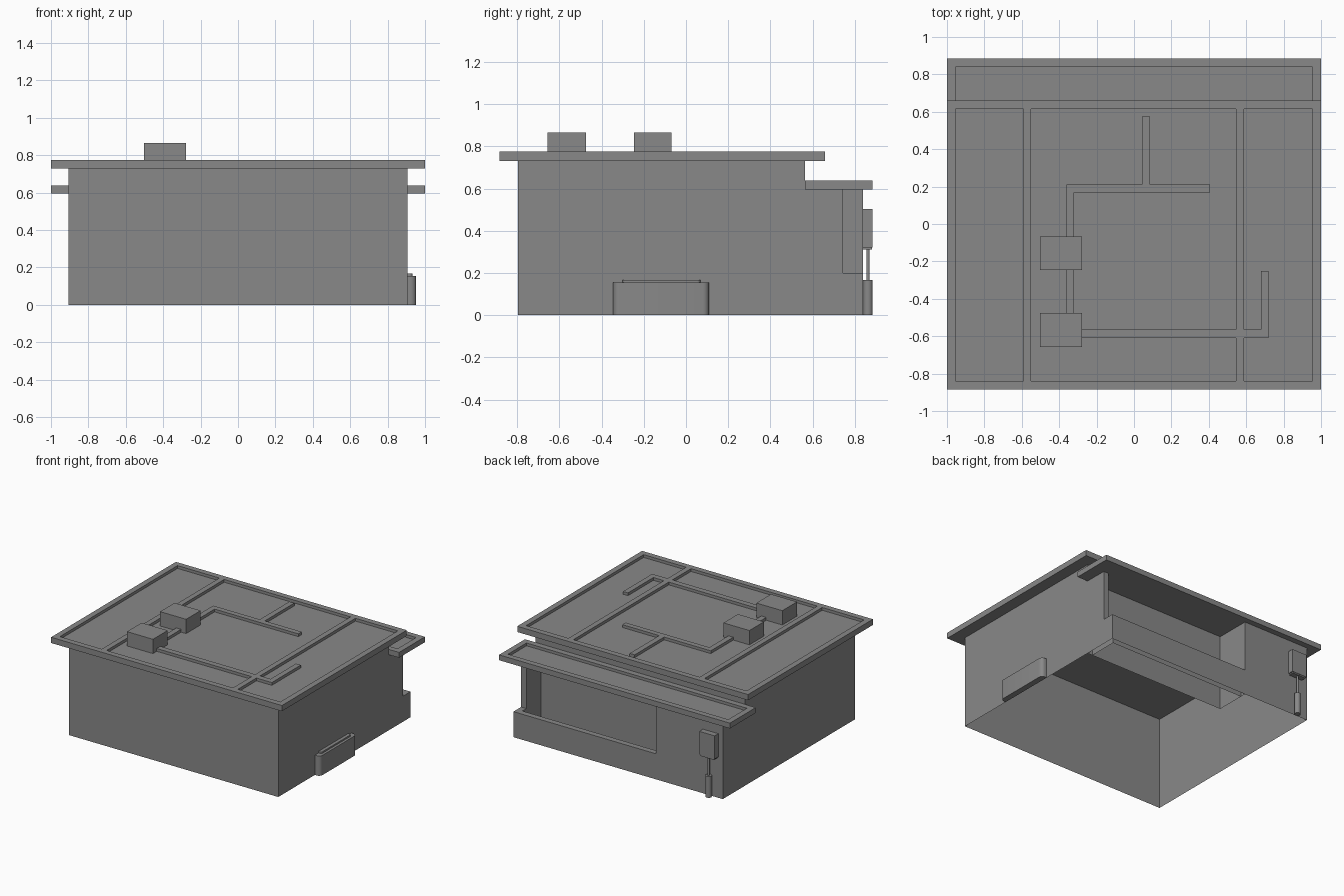
import bpy, bmesh
from mathutils import Vector

cube = bpy.data.objects.get("Cube")
if cube:
    bpy.data.objects.remove(cube, do_unlink=True)

GREY = (0.25, 0.25, 0.25, 1)
grey = bpy.data.materials.new("plain grey")
grey.use_nodes = True
grey.diffuse_color = GREY
grey.node_tree.nodes["Principled BSDF"].inputs["Base Color"].default_value = GREY


def finish(name, bm):
    mesh = bpy.data.meshes.new(name)
    bm.to_mesh(mesh)
    bm.free()
    mesh.materials.append(grey)
    ob = bpy.data.objects.new(name, mesh)
    bpy.context.collection.objects.link(ob)
    return ob


def quad(bm, *pts):
    return bm.faces.new([bm.verts.new(p) for p in pts])


def box(name, lo, hi, round_x=0):
    """Box between two corners; round_x rounds the upright edges on the +x side."""
    lo, hi = Vector(lo), Vector(hi)
    bm = bmesh.new()
    bmesh.ops.create_cube(bm, size=1)
    for v in bm.verts:
        v.co = (lo + hi) / 2 + v.co * (hi - lo)
    if round_x:
        edges = [e for e in bm.edges
                 if all(abs(v.co.x - hi.x) < 1e-4 for v in e.verts)
                 and abs(e.verts[0].co.z - e.verts[1].co.z) > 1e-4]
        bmesh.ops.bevel(bm, geom=edges, offset=round_x, segments=6,
                        profile=0.5, affect='EDGES')
    return finish(name, bm)


def smooth(ob):
    bpy.ops.object.select_all(action='DESELECT')
    ob.select_set(True)
    bpy.context.view_layer.objects.active = ob
    bpy.ops.object.shade_smooth_by_angle()


def tube(name, x, y, z0, z1, radius):
    bm = bmesh.new()
    bmesh.ops.create_cone(bm, cap_ends=True, segments=20, radius1=radius,
                          radius2=radius, depth=z1 - z0)
    bmesh.ops.translate(bm, vec=(x, y, (z0 + z1) / 2), verts=bm.verts)
    smooth(finish(name, bm))


def roof(name, x0, x1, y0, y1, z0, z1, ridges, depth=0.022, rim=0.045):
    """Slab whose top is sunk everywhere but the rim and the ridge rectangles."""
    raised = ridges + [(x0, x0 + rim, y0, y1), (x1 - rim, x1, y0, y1),
                       (x0, x1, y0, y0 + rim), (x0, x1, y1 - rim, y1)]
    xs = sorted({v for r in raised for v in r[:2]})
    ys = sorted({v for r in raised for v in r[2:]})

    def height(i, j):
        if not (0 <= i < len(xs) - 1 and 0 <= j < len(ys) - 1):
            return z0
        cx, cy = (xs[i] + xs[i + 1]) / 2, (ys[j] + ys[j + 1]) / 2
        up = any(a < cx < b and c < cy < d for a, b, c, d in raised)
        return z1 if up else z1 - depth

    bm = bmesh.new()
    for i in range(len(xs) - 1):
        for j in range(len(ys) - 1):
            h = height(i, j)
            ring = [(xs[i], ys[j]), (xs[i + 1], ys[j]),
                    (xs[i + 1], ys[j + 1]), (xs[i], ys[j + 1])]
            quad(bm, *[(*p, h) for p in ring])
            quad(bm, *[(*p, z0) for p in reversed(ring)])
            for k, (di, dj) in enumerate([(0, -1), (1, 0), (0, 1), (-1, 0)]):
                n = height(i + di, j + dj)
                if n < h:
                    a, b = ring[k], ring[(k + 1) % 4]
                    quad(bm, (*a, n), (*b, n), (*b, h), (*a, h))
    bmesh.ops.remove_doubles(bm, verts=bm.verts, dist=1e-5)
    finish(name, bm)


# Levels and plan lines of the building
W, FRONT, STEP, BACK = 0.907, -0.797, 0.565, 0.84
TOP, LOW, SILL = 0.73, 0.595, 0.2
PORCH, POST, T = -0.33, 0.745, 0.045
IN_X, IN_Y = W - T, BACK - T


def walls(name, runs, ledges=()):
    """Thin upright sheets (x, y, x, y, bottom, top) and flat ledges."""
    bm = bmesh.new()
    for ax, ay, bx, by, z0, z1 in runs:
        quad(bm, (ax, ay, z0), (bx, by, z0), (bx, by, z1), (ax, ay, z1))
    for x0, x1, y0, y1, z in ledges:
        quad(bm, (x0, y0, z), (x1, y0, z), (x1, y1, z), (x0, y1, z))
    bmesh.ops.remove_doubles(bm, verts=bm.verts, dist=1e-5)
    finish(name, bm)


# Outer shell, open underneath
walls("outer_walls", [
    (-W, FRONT, W, FRONT, 0, TOP),
    (W, FRONT, W, STEP, 0, TOP),
    (W, STEP, W, POST, 0, LOW),
    (W, POST, W, BACK, 0, SILL),
    (W, BACK, PORCH, BACK, 0, SILL),
    (PORCH, BACK, -W, BACK, 0, LOW),
    (-W, BACK, -W, STEP, 0, LOW),
    (-W, STEP, -W, FRONT, 0, TOP),
    (W, STEP, -W, STEP, LOW, TOP),
])

# Recessed corner porch with its post and parapet
walls("porch_walls", [
    (W, STEP, PORCH, STEP, 0, LOW),
    (PORCH, STEP, PORCH, BACK, 0, LOW),
    (IN_X, POST, IN_X, STEP, 0, LOW),
    (W, POST, IN_X, POST, SILL, LOW),
    (PORCH, IN_Y, IN_X, IN_Y, 0, SILL),
    (IN_X, IN_Y, IN_X, POST, 0, SILL),
], [(PORCH, W, IN_Y, BACK, SILL), (IN_X, W, POST, IN_Y, SILL)])

# Roofs with raised rims, dividing ribs and flat ducts
roof("main_roof", -1, 1, -0.885, 0.66, TOP, 0.775, [
    (-0.592, -0.55, -0.885, 0.66),
    (0.545, 0.587, -0.885, 0.66),
    (-0.4, 0.72, -0.61, -0.565),
    (0.678, 0.72, -0.61, -0.25),
    (-0.362, -0.32, -0.565, 0.21),
    (-0.362, 0.405, 0.168, 0.21),
    (0.042, 0.085, 0.21, 0.575),
])
roof("lower_roof", -1, 1, STEP, 0.885, LOW, 0.637, [])

# Rooftop units
for name, y0, y1 in (("front", -0.657, -0.475), ("rear", -0.247, -0.068)):
    box(name + "_roof_unit", (-0.502, y0, 0.75), (-0.277, y1, 0.865))

# Rounded cabinet on the side wall
smooth(box("side_cabinet", (W, -0.345, 0), (0.953, 0.11, 0.155), 0.03))
smooth(box("side_cabinet_lid", (W, -0.3, 0.155), (0.933, 0.068, 0.167), 0.015))

# Meter with its pipe on the back wall
box("meter_box", (-0.868, BACK, 0.32), (-0.735, 0.885, 0.502))
box("meter_base", (-0.86, BACK, 0.31), (-0.743, 0.882, 0.32))
tube("meter_pipe", -0.8, 0.8625, 0.16, 0.31, 0.008)
tube("meter_pipe_sleeve", -0.8, 0.8625, 0, 0.167, 0.0225)
